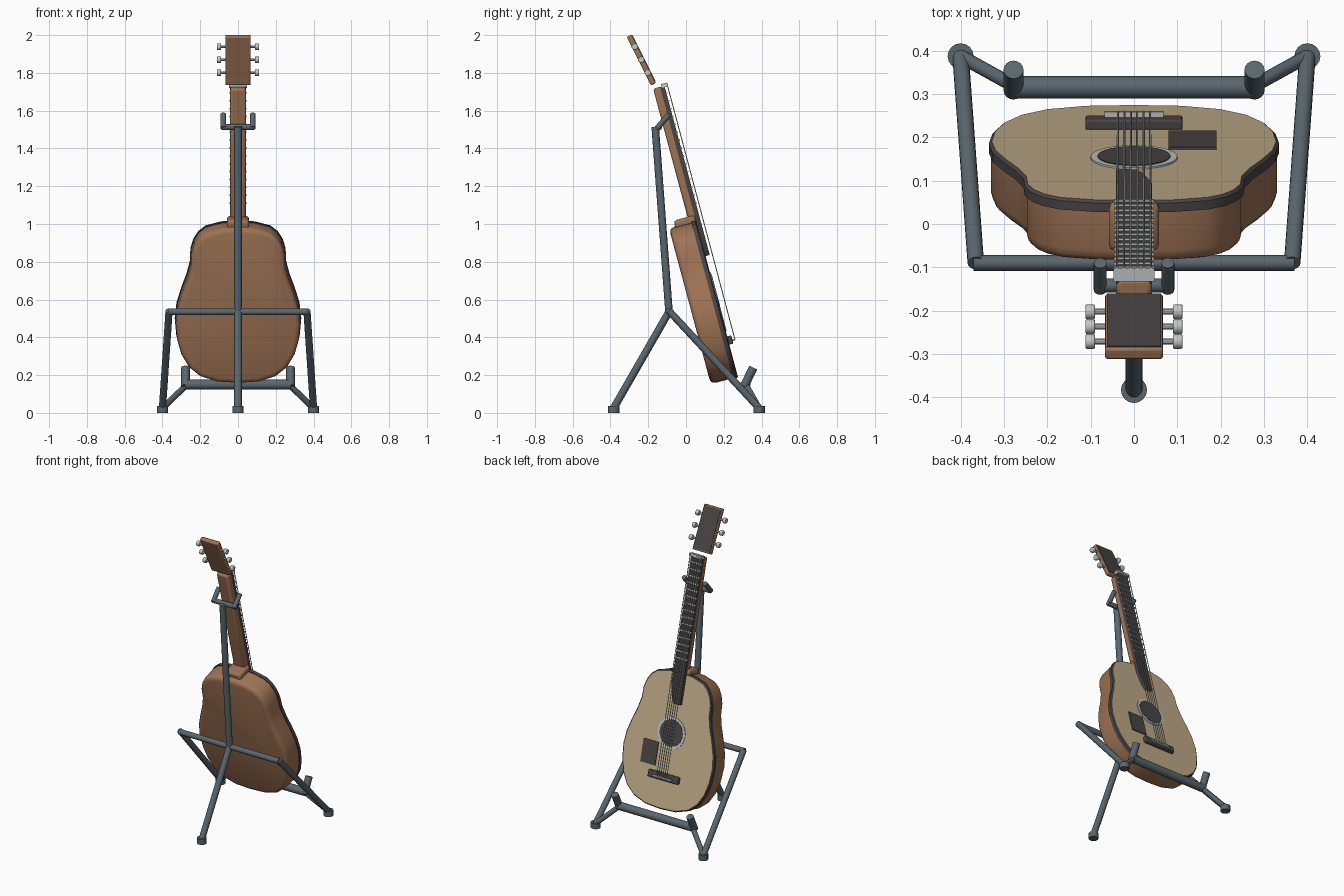
import bpy, bmesh, math
from mathutils import Matrix, Vector

cube = bpy.data.objects.get("Cube")
if cube:
    bpy.data.objects.remove(cube, do_unlink=True)


def material(name, srgb):
    lin = [((c / 255 + 0.055) / 1.055) ** 2.4 for c in srgb] + [1]
    m = bpy.data.materials.new(name)
    m.diffuse_color = lin
    m.use_nodes = True
    for node in m.node_tree.nodes:
        if node.type == 'BSDF_PRINCIPLED':
            node.inputs["Base Color"].default_value = lin
    return m


WOOD = material("brown wood", (158, 115, 84))
SPRUCE = material("pale top wood", (194, 174, 137))
DARK = material("dark wood", (74, 69, 69))
METAL = material("light metal", (196, 200, 200))
STEEL = material("slate steel", (90, 102, 110))

# Instrument leans back; local y is its face direction, local z runs up the neck
LEAN = Matrix.Rotation(math.radians(15), 4, 'X')
HEAD = Matrix.Translation((0, -0.172, 1.74)) @ Matrix.Rotation(math.radians(26.5), 4, 'X')
WORLD = Matrix.Identity(4)


def finish(name, bm, mats, frame=WORLD, bevel=0, segments=2):
    bmesh.ops.recalc_face_normals(bm, faces=bm.faces)
    me = bpy.data.meshes.new(name)
    bm.to_mesh(me)
    bm.free()
    ob = bpy.data.objects.new(name, me)
    bpy.context.collection.objects.link(ob)
    for m in mats:
        me.materials.append(m)
    ob.matrix_world = frame
    if bevel:
        mod = ob.modifiers.new("rounded edges", 'BEVEL')
        mod.width, mod.segments = bevel, segments
    bpy.ops.object.select_all(action='DESELECT')
    ob.select_set(True)
    bpy.context.view_layer.objects.active = ob
    bpy.ops.object.shade_smooth_by_angle(angle=math.radians(35))
    return ob


def box(name, mat, lo, hi, frame=LEAN, bevel=0):
    bm = bmesh.new()
    lo, hi = Vector(lo), Vector(hi)
    m = Matrix.Translation((lo + hi) / 2) @ Matrix.Diagonal((*(hi - lo), 1))
    bmesh.ops.create_cube(bm, size=1, matrix=m)
    return finish(name, bm, [mat], frame, bevel)


def tube(name, mat, a, b, r, frame=WORLD, sides=16, bevel=0):
    bm = bmesh.new()
    a, b = Vector(a), Vector(b)
    d = b - a
    m = Matrix.Translation((a + b) / 2) @ d.to_track_quat('Z', 'Y').to_matrix().to_4x4()
    bmesh.ops.create_cone(bm, cap_ends=True, segments=sides, radius1=r, radius2=r,
                          depth=d.length, matrix=m)
    return finish(name, bm, [mat], frame, bevel)


def plate(name, mat, outline, y0, y1):
    bm = bmesh.new()
    face = bm.faces.new([bm.verts.new((x, y0, z)) for x, z in outline])
    ext = bmesh.ops.extrude_face_region(bm, geom=[face])
    verts = [g for g in ext["geom"] if isinstance(g, bmesh.types.BMVert)]
    bmesh.ops.translate(bm, verts=verts, vec=(0, y1 - y0, 0))
    return finish(name, bm, [mat], LEAN)


# Body: waisted outline lofted through inset layers from back to face
half = [(0, .113), (.11, .12), (.2, .15), (.26, .2), (.3, .27), (.322, .35), (.33, .44),
        (.321, .52), (.297, .6), (.268, .68), (.25, .75), (.247, .82), (.232, .87),
        (.207, .91), (.17, .94), (.09, .962), (0, .968)]
outline = half + [(-x, z) for x, z in half[-2:0:-1]]


def inset(points, d):
    out = []
    for i, p in enumerate(points):
        a, b = Vector(points[i - 1]), Vector(points[(i + 1) % len(points)])
        t = (b - a).normalized()
        out.append((p[0] - t.y * d, p[1] + t.x * d))
    return out


# Each layer: depth, inset, material of the band leading up to it
layers = [(.166, .028, 0), (.171, .012, 0), (.18, .004, 0), (.195, 0, 0), (.288, 0, 0),
          (.288, -.005, 1), (.309, -.005, 1), (.315, .002, 1), (.315, .008, 2)]
bm = bmesh.new()
rings = [[bm.verts.new((x, y, z)) for x, z in inset(outline, d)] for y, d, _ in layers]
bm.faces.new(rings[0])
bm.faces.new(rings[-1]).material_index = 2
for k in range(1, len(rings)):
    lower, upper = rings[k - 1], rings[k]
    for i in range(len(lower)):
        j = (i + 1) % len(lower)
        f = bm.faces.new((lower[i], lower[j], upper[j], upper[i]))
        f.material_index = layers[k][2]
finish("body", bm, [WOOD, DARK, SPRUCE], LEAN)

# Sound hole and its ring, bridge, saddle and pick guard
tube("sound_hole_ring", METAL, (0, .312, .588), (0, .319, .588), .1, LEAN, 40)
tube("sound_hole", DARK, (0, .312, .588), (0, .321, .588), .084, LEAN, 40)
box("bridge", DARK, (-.112, .313, .29), (.112, .338, .335), bevel=.005)
box("saddle", METAL, (-.068, .335, .303), (.068, .351, .313))
box("pick_guard", DARK, (.08, .313, .363), (.19, .32, .51))

# Neck, heel, fretboard with a slanted end, frets and nut
box("neck", WOOD, (-.042, .276, .93), (.042, .326, 1.703), bevel=.012)
box("heel", WOOD, (-.058, .2, .93), (.058, .314, 1.0), bevel=.015)
plate("fretboard", DARK, [(-.042, .775), (.005, .775), (.022, .81), (.042, .9),
                          (.042, 1.7), (-.042, 1.7)], .314, .338)
for i in range(15):
    z = 1.06 + i * .043
    box("fret", METAL, (-.046, .336, z - .004), (.046, .343, z + .004))
box("nut", METAL, (-.047, .322, 1.695), (.047, .354, 1.715))

# Strings
for i in range(6):
    s = i / 2.5 - 1
    tube("string", METAL, (s * .037, .351, .308), (s * .039, .354, 1.712), .0025, LEAN, 6)

# Headstock with face plate and tuning pegs
box("headstock", WOOD, (-.067, -.015, 0), (.067, .014, .287), HEAD, .006)
box("headstock_plate", DARK, (-.062, .012, .008), (.062, .017, .279), HEAD)
for side in (-1, 1):
    for z in (.068, .145, .222):
        tube("peg_shaft", METAL, (side * .06, 0, z), (side * .095, 0, z), .007, HEAD, 10)
        tube("peg_knob", METAL, (side * .09, 0, z), (side * .112, 0, z), .018, HEAD, 10, .004)

# Stand: pole, rear leg and crossbar
hub = (0, -.09, .535)
tube("pole", STEEL, hub, (0, -.163, 1.515), .02)
tube("rear_leg", STEEL, hub, (0, -.383, .025), .02)
tube("rear_foot", STEEL, (0, -.383, 0), (0, -.383, .036), .03)
tube("crossbar", STEEL, (-.37, -.09, .535), (.37, -.09, .535), .018)
tube("neck_rest", STEEL, (-.085, -.142, 1.513), (.085, -.142, 1.513), .016)
tube("cradle_bar", STEEL, (-.28, .315, .15), (.28, .315, .15), .026)

# Mirrored stand parts
for side, label in ((1, "left"), (-1, "right")):
    foot = (side * .4, .387, .025)
    tube(label + "_leg", STEEL, (side * .365, -.09, .54), foot, .019)
    tube(label + "_foot", STEEL, (side * .4, .387, 0), (side * .4, .387, .036), .03)
    tube(label + "_cradle_link", STEEL, (side * .275, .318, .145), foot, .016)
    tube(label + "_cradle_prong", STEEL, (side * .278, .308, .14), (side * .278, .356, .24), .023)
    tube(label + "_neck_prong", STEEL, (side * .078, -.152, 1.508), (side * .078, -.09, 1.58), .015)
